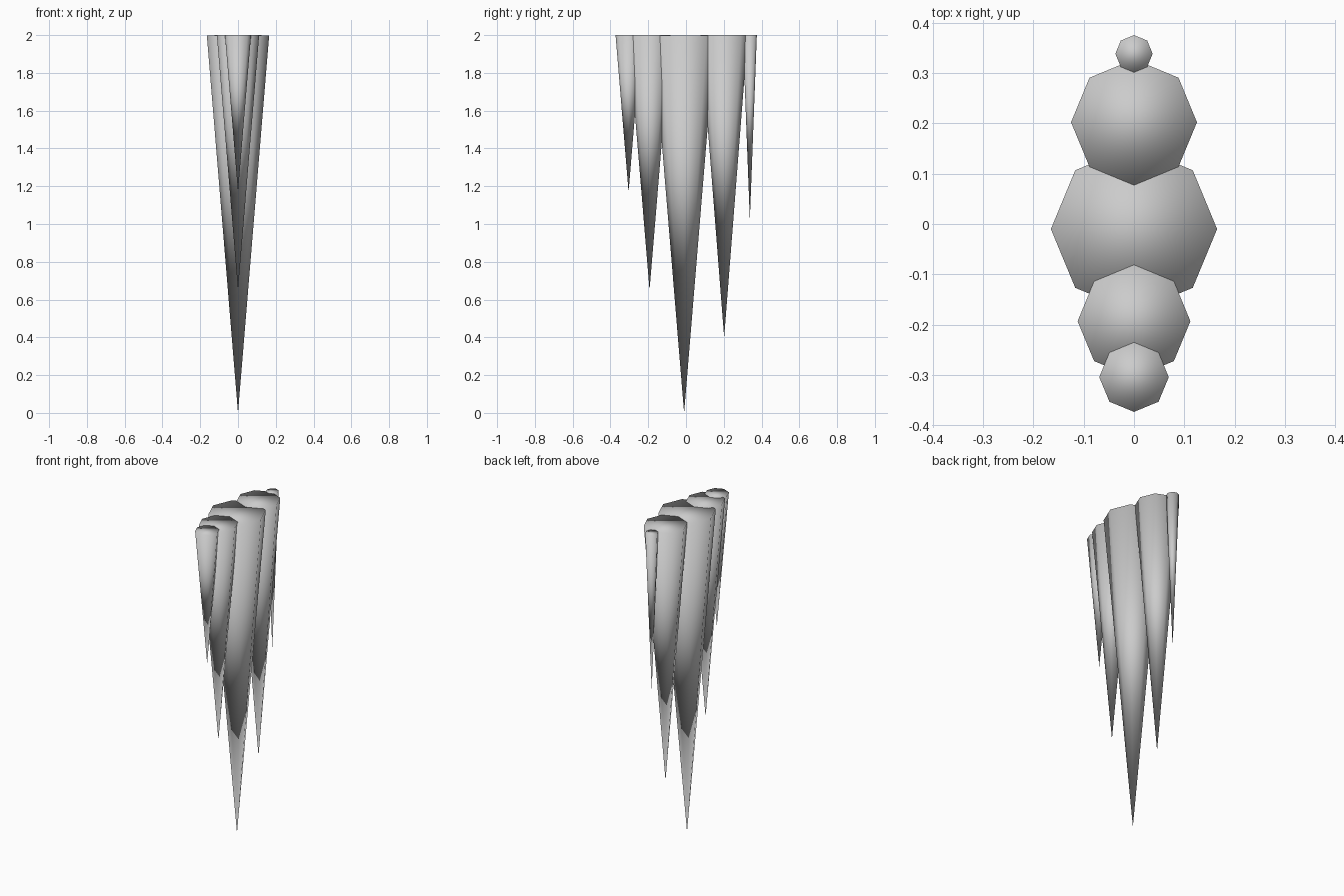
import bpy
import math

if "Cube" in bpy.data.objects:
    bpy.data.objects.remove(bpy.data.objects["Cube"])


def icicle(name, y, radius, tip_z, top_z):
    """Eight-sided cone hanging point-down, corners on the x and y axes."""
    bpy.ops.mesh.primitive_cone_add(
        vertices=8, radius1=0, radius2=radius, depth=top_z - tip_z,
        end_fill_type='NGON', location=(0, y, (top_z + tip_z) / 2))
    obj = bpy.context.object
    obj.name = name
    bpy.ops.object.shade_smooth()
    return obj


# Row of icicles: name, y centre, radius, tip height, top height
# (tiny top offsets stop the overlapping caps from flickering)
for spec in [
    ("icicle_centre", -0.01, 0.165, 0.0, 1.999),
    ("icicle_back", 0.202, 0.125, 0.40, 1.9995),
    ("icicle_front", -0.193, 0.112, 0.65, 1.9995),
    ("icicle_front_small", -0.304, 0.069, 1.17, 2.0),
    ("icicle_back_small", 0.338, 0.037, 1.02, 2.0),
]:
    icicle(*spec)
